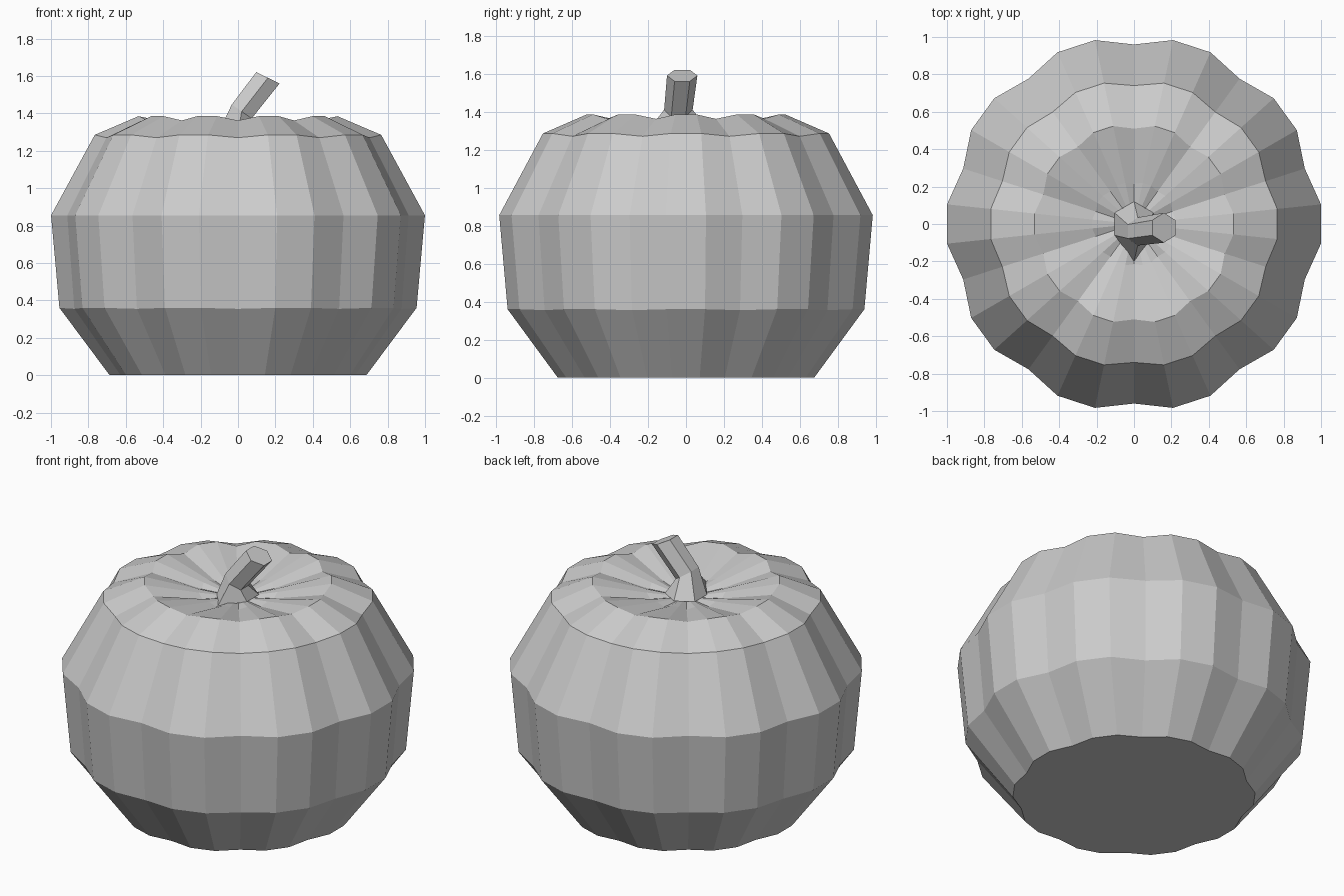
import bpy, bmesh
from math import sin, cos, radians
from mathutils import Matrix, Vector

if "Cube" in bpy.data.objects:
    bpy.data.objects.remove(bpy.data.objects["Cube"], do_unlink=True)

# One plain material for everything
grey = bpy.data.materials.new("light grey")
grey.use_nodes = True
colour = (0.6, 0.6, 0.6, 1)
grey.diffuse_color = colour
grey.node_tree.nodes["Principled BSDF"].inputs["Base Color"].default_value = colour


def loft(name, rings, start=None, end=None):
    """Bridge rings of points; close each end with a fan to a point, or one face."""
    bm = bmesh.new()
    loops = [[bm.verts.new(p) for p in ring] for ring in rings]
    n = len(loops[0])
    for low, high in zip(loops, loops[1:]):
        for i in range(n):
            j = (i + 1) % n
            bm.faces.new((low[i], low[j], high[j], high[i]))
    for loop, tip in ((loops[0], start), (loops[-1], end)):
        if tip is None:
            bm.faces.new(loop)
        else:
            centre = bm.verts.new(tip)
            for i in range(n):
                bm.faces.new((loop[i], loop[(i + 1) % n], centre))
    bmesh.ops.recalc_face_normals(bm, faces=bm.faces)
    mesh = bpy.data.meshes.new(name)
    bm.to_mesh(mesh)
    bm.free()
    mesh.materials.append(grey)
    obj = bpy.data.objects.new(name, mesh)
    bpy.context.collection.objects.link(obj)
    return obj


# Ribbed body: ten lobes, every third column is a groove
LOBES = 10
# ridge radius, groove radius, ridge height, groove height
PROFILE = [(0.69, 0.66, 0, 0), (0.96, 0.92, 0.36, 0.355),
           (1.005, 0.96, 0.855, 0.855), (0.77, 0.74, 1.285, 1.27),
           (0.535, 0.51, 1.385, 1.362), (0.225, 0.215, 1.32, 1.30)]


def body_ring(ridge_r, groove_r, ridge_z, groove_z):
    points = []
    for k in range(LOBES * 3):
        a = radians(90 + 120 * k / LOBES)
        r, z = (ridge_r, ridge_z) if k % 3 else (groove_r, groove_z)
        points.append((r * cos(a), r * sin(a), z))
    return points


loft("pumpkin_body", [body_ring(*p) for p in PROFILE], (0, 0, 0), (0, 0, 1.28))


# Leaning six-sided stem with a flared root
def stem_ring(centre, radius, tilt):
    turn = Matrix.Rotation(radians(tilt), 3, "Y")
    return [Vector(centre) + turn @ Vector((radius * cos(a), radius * sin(a), 0))
            for a in (radians(90 + 60 * k) for k in range(6))]


root = stem_ring((0, 0, 1.30), 0.12, 0)
root[3].y = -0.2
loft("stem", [root, stem_ring((0.02, -0.04, 1.41), 0.075, 35),
              stem_ring((0.16, -0.02, 1.59), 0.08, 26)])
